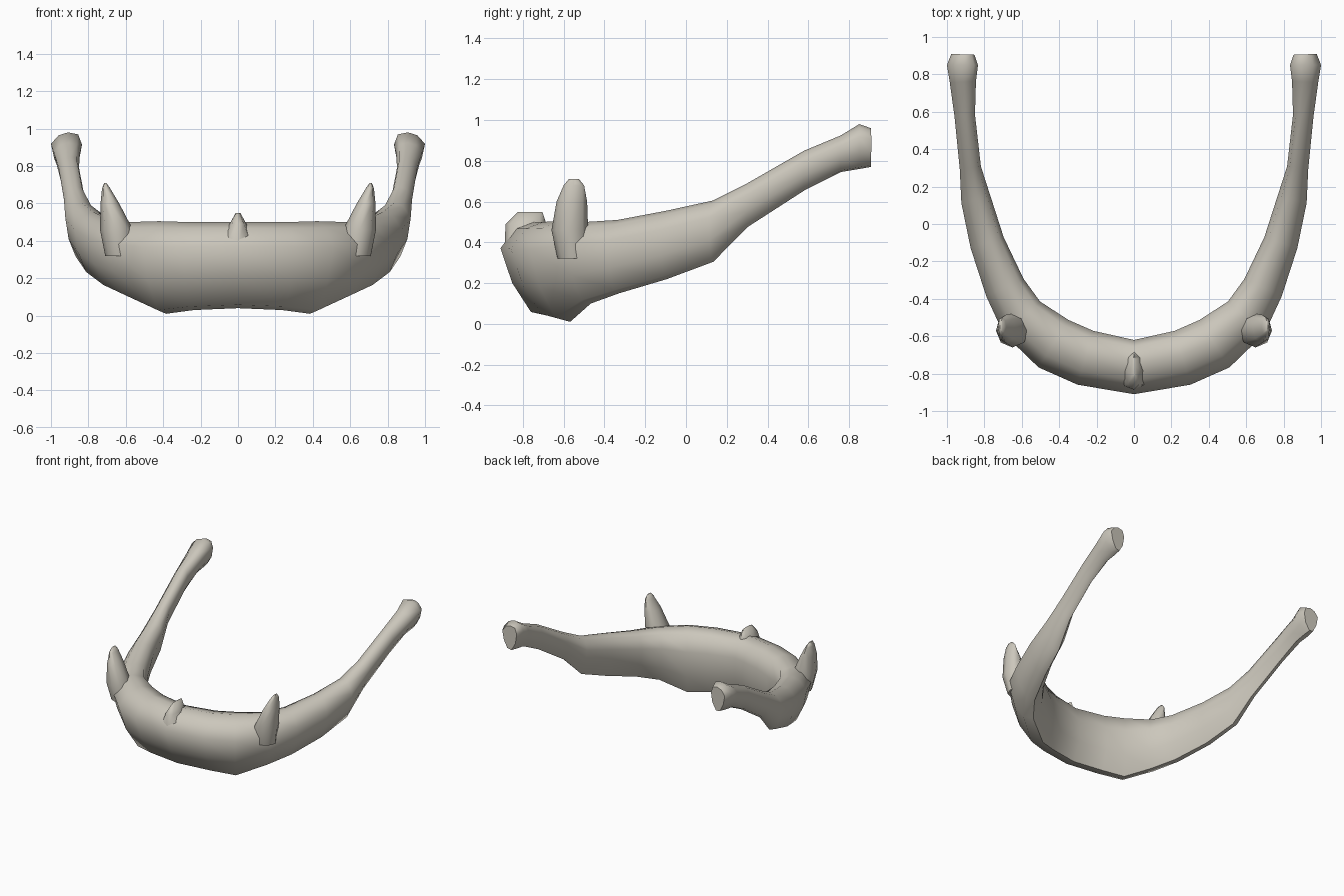
import bpy, bmesh, math
from mathutils import Vector

cube = bpy.data.objects.get("Cube")
if cube:
    bpy.data.objects.remove(cube, do_unlink=True)

bone = bpy.data.materials.new("pale bone")
bone.use_nodes = True
colour = (0.60, 0.57, 0.50, 1)
bone.diffuse_color = colour
shader = bone.node_tree.nodes["Principled BSDF"]
shader.inputs["Base Color"].default_value = colour
shader.inputs["Roughness"].default_value = 0.8


def loft(name, rings, angle):
    """Skin a list of equal-length point rings and cap both ends."""
    bm = bmesh.new()
    loops = [[bm.verts.new(p) for p in ring] for ring in rings]
    count = len(loops[0])
    for a, b in zip(loops, loops[1:]):
        for i in range(count):
            j = (i + 1) % count
            bm.faces.new((a[i], a[j], b[j], b[i]))
    bm.faces.new(loops[0])
    bm.faces.new(loops[-1])
    bmesh.ops.recalc_face_normals(bm, faces=bm.faces)
    mesh = bpy.data.meshes.new(name)
    bm.to_mesh(mesh)
    bm.free()
    mesh.materials.append(bone)
    obj = bpy.data.objects.new(name, mesh)
    bpy.context.collection.objects.link(obj)
    bpy.ops.object.select_all(action='DESELECT')
    obj.select_set(True)
    bpy.context.view_layer.objects.active = obj
    bpy.ops.object.shade_smooth_by_angle(angle=math.radians(angle))
    return obj


def spike(name, levels, side=1):
    """Upright tapering lump; level = x, y, z, half width, half depth."""
    rings = []
    for x, y, z, rx, ry in levels:
        turns = [math.tau * k / 8 for k in range(8)]
        rings.append([Vector((side * (x + rx * math.cos(t)), y + ry * math.sin(t), z))
                      for t in turns])
    return loft(name, rings, 70)


# Curved jaw: centre x, centre y, half thickness, bottom, top, inward lean
half = [
    (0, -.765, .145, .04, .50, .5),
    (.26, -.715, .15, .03, .50, .5),
    (.43, -.64, .15, .01, .505, .45),
    (.60, -.50, .13, .10, .50, .2),
    (.69, -.34, .11, .15, .51, 0),
    (.785, -.10, .093, .22, .555, 0),
    (.845, .13, .08, .305, .605, 0),
    (.875, .30, .057, .475, .69, 0),
    (.905, .58, .055, .655, .85, 0),
    (.915, .76, .07, .745, .925, 0),
    (.917, .85, .083, .76, .98, 0),
    (.915, .907, .062, .77, .96, 0),
]
path = [(-s[0],) + s[1:] for s in reversed(half[1:])] + half

# Cross-section: outward offset, height fraction
section = [(-.75, .95), (-.1, 1), (.5, .93), (1, .72), (.78, .35),
           (.3, .04), (-.25, 0), (-.8, .3), (-1, .7)]

rings = []
for i, (x, y, width, low, high, lean) in enumerate(path):
    before, after = path[max(i - 1, 0)], path[min(i + 1, len(path) - 1)]
    tangent = Vector((after[0] - before[0], after[1] - before[1], 0)).normalized()
    outward = Vector((tangent.y, -tangent.x, 0))
    ring = []
    for u, v in section:
        offset = width * (u + lean * min(v - .7, 0))
        ring.append(Vector((x, y, low + (high - low) * v)) + outward * offset)
    rings.append(ring)
loft("jaw_bar", rings, 60)

# Pair of tusks leaning outward from the front corners
tusk = [(.63, -.55, .32, .08, .08), (.65, -.57, .46, .088, .09),
        (.685, -.56, .60, .05, .075), (.705, -.55, .68, .022, .05),
        (.71, -.55, .71, .006, .025)]
for side, label in ((1, "left"), (-1, "right")):
    spike(label + "_tusk", tusk, side)

# Small ridge at the middle of the front
spike("front_ridge", [(0, -.79, .38, .10, .10), (0, -.785, .49, .045, .10),
                      (0, -.765, .55, .012, .06)])
